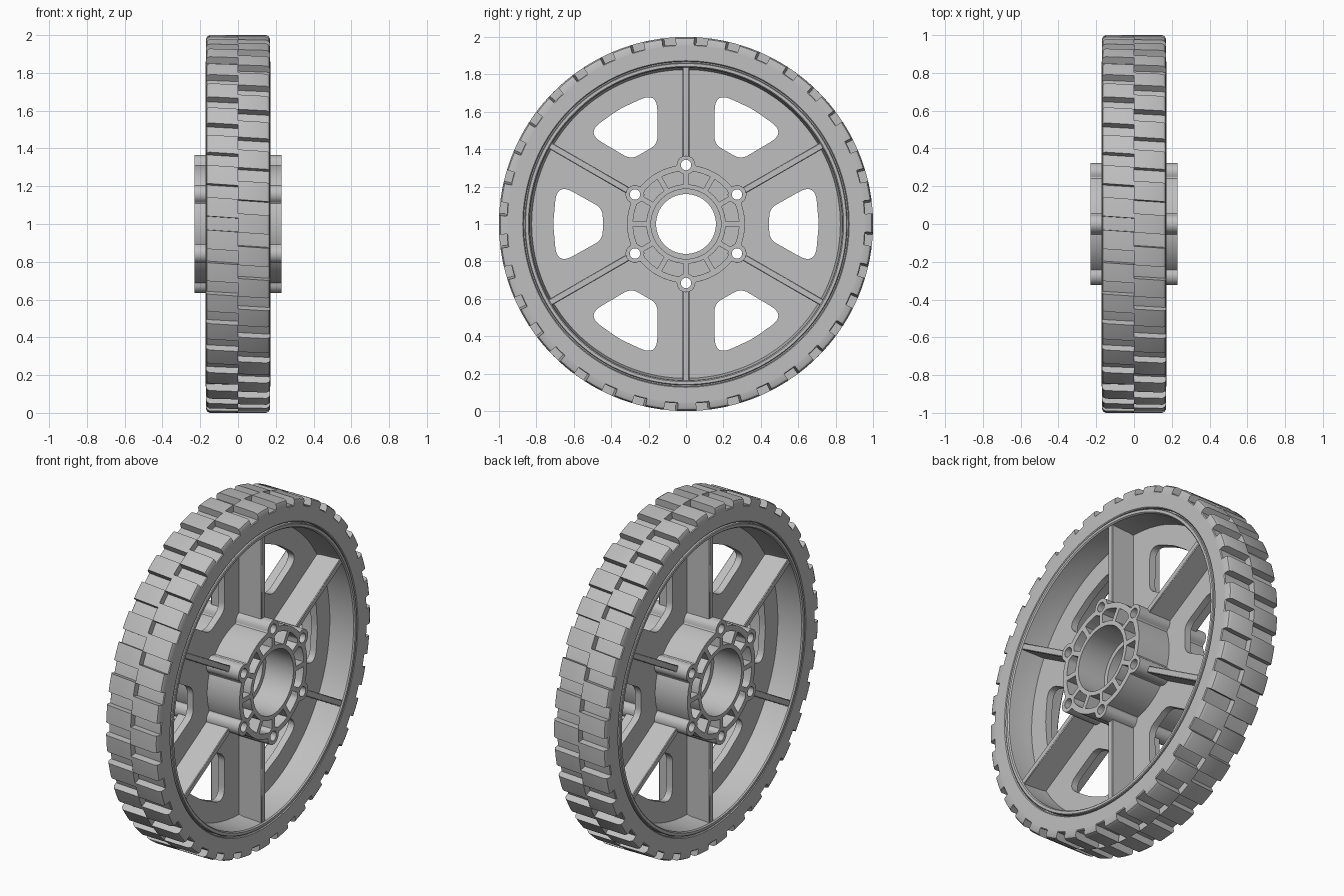
import bpy, bmesh, math
from math import sin, cos, pi, radians, sqrt
from mathutils import Matrix, Vector

cube = bpy.data.objects.get("Cube")
if cube:
    bpy.data.objects.remove(cube)

grey = bpy.data.materials.new("light_grey")
grey.use_nodes = True
COLOUR = (0.52, 0.52, 0.52, 1)
grey.diffuse_color = COLOUR
grey.node_tree.nodes["Principled BSDF"].inputs["Base Color"].default_value = COLOUR

# Local XY is the wheel plane and local Z the axle
AXLE = Matrix(((0, 0, 1, 0), (1, 0, 0, 0), (0, 1, 0, 1), (0, 0, 0, 1)))
HUB_R, BOSS_R, BOLT_CIRCLE = 0.315, 0.05, 0.315
BOSS_ANGLES = [radians(30 + 60 * i) for i in range(6)]


def finish(name, bm, bevel=0):
    """Turn a bmesh into a shaded object standing on the ground."""
    bmesh.ops.remove_doubles(bm, verts=bm.verts, dist=0.0001)
    bmesh.ops.recalc_face_normals(bm, faces=bm.faces)
    mesh = bpy.data.meshes.new(name)
    bm.to_mesh(mesh)
    bm.free()
    mesh.materials.clear()
    mesh.materials.append(grey)
    mesh.transform(AXLE)
    obj = bpy.data.objects.new(name, mesh)
    bpy.context.collection.objects.link(obj)
    if bevel:
        mod = obj.modifiers.new("edge", "BEVEL")
        mod.width, mod.segments = bevel, 1
        mod.limit_method, mod.angle_limit = "ANGLE", radians(50)
    bpy.ops.object.select_all(action="DESELECT")
    obj.select_set(True)
    bpy.context.view_layer.objects.active = obj
    bpy.ops.object.shade_smooth_by_angle(angle=radians(30))
    return obj


def plate(name, loops, half, bevel=0):
    """Extrude an outline with holes evenly to both sides."""
    curve = bpy.data.curves.new(name, "CURVE")
    curve.dimensions, curve.fill_mode, curve.extrude = "2D", "BOTH", half
    for loop in loops:
        spline = curve.splines.new("POLY")
        spline.points.add(len(loop) - 1)
        for point, (u, v) in zip(spline.points, loop):
            point.co = (u, v, 0, 1)
        spline.use_cyclic_u = True
    helper = bpy.data.objects.new(name + "_outline", curve)
    bpy.context.collection.objects.link(helper)
    bpy.context.view_layer.update()
    graph = bpy.context.evaluated_depsgraph_get()
    mesh = bpy.data.meshes.new_from_object(helper.evaluated_get(graph))
    bm = bmesh.new()
    bm.from_mesh(mesh)
    bpy.data.objects.remove(helper)
    bpy.data.meshes.remove(mesh)
    return finish(name, bm, bevel)


def lathe(name, profile, steps=144):
    """Revolve a closed (offset, radius) profile about the axle."""
    bm = bmesh.new()
    verts = [bm.verts.new((r, 0, x)) for x, r in profile]
    edges = [bm.edges.new((verts[i - 1], verts[i])) for i in range(len(verts))]
    bmesh.ops.spin(bm, geom=verts + edges, cent=(0, 0, 0), axis=(0, 0, 1),
                   angle=2 * pi, steps=steps, use_merge=True)
    return finish(name, bm)


def mirrored(half):
    return half + [(-x, r) for x, r in reversed(half)]


def polar(r, a):
    return (r * cos(a), r * sin(a))


def circle(r, centre=(0, 0), n=24):
    return [(centre[0] + r * cos(2 * pi * i / n), centre[1] + r * sin(2 * pi * i / n))
            for i in range(n)]


def boss_reach(a, side):
    """Near (-1) or far (+1) radius where a ray meets its closest boss."""
    off = min(abs((a - b + pi) % (2 * pi) - pi) for b in BOSS_ANGLES)
    gap = BOSS_R ** 2 - (BOLT_CIRCLE * sin(off)) ** 2
    return BOLT_CIRCLE * cos(off) + side * sqrt(gap) if gap > 0 and off < 1 else None


def rounded(corners, n=8):
    """Round each (u, v, cut) corner with a quadratic arc."""
    pts = []
    for i, (u, v, cut) in enumerate(corners):
        c = Vector((u, v))
        before = Vector(corners[i - 1][:2])
        after = Vector(corners[(i + 1) % len(corners)][:2])
        a = c + (before - c).normalized() * cut
        b = c + (after - c).normalized() * cut
        for k in range(n + 1):
            t = k / n
            pts.append(tuple(a * (1 - t) ** 2 + c * 2 * t * (1 - t) + b * t * t))
    return pts


def turned(loop, a):
    return [(u * cos(a) - v * sin(a), u * sin(a) + v * cos(a)) for u, v in loop]


bolt_holes = [circle(0.028, polar(BOLT_CIRCLE, a), 20) for a in BOSS_ANGLES]

# Web disc with six rounded windows
window = rounded([(0.445, -0.082, 0.045), (0.69, -0.22, 0.1), (0.71, 0, 0.04),
                  (0.69, 0.22, 0.1), (0.445, 0.082, 0.045)])
windows = [turned(window, radians(60 * i)) for i in range(6)]
plate("web_disc", [circle(0.85, n=144), circle(0.16, n=64)] + windows + bolt_holes, 0.02)

# Hub barrel with bolt bosses and twelve pockets
outline = []
for i in range(360):
    a = radians(i)
    outline.append(polar(max(HUB_R, boss_reach(a, 1) or 0), a))
pockets = []
for i in range(12):
    mid, outer, inner = radians(15 + 30 * i), [], []
    for k in range(13):
        t = k / 6 - 1
        a = mid + t * (radians(15) - 0.014 / 0.285)
        outer.append(polar(min(0.283, (boss_reach(a, -1) or 1)), a))
        inner.append(polar(0.212, mid + t * (radians(15) - 0.014 / 0.212)))
    pockets.append(outer + inner[::-1])
plate("hub", [outline, circle(0.187, n=64)] + pockets + bolt_holes, 0.23, 0.005)

# Shoulder inside the bore
plate("bore_shoulder", [circle(0.19, n=64), circle(0.16, n=64)], 0.05)

# Spoke ribs on both sides of the web
bm = bmesh.new()
for a in BOSS_ANGLES:
    place = (Matrix.Rotation(a, 4, "Z") @ Matrix.Translation((0.598, 0, 0))
             @ Matrix.Diagonal((0.49, 0.036, 0.33, 1)))
    bmesh.ops.create_cube(bm, size=1, matrix=place)
finish("spoke_ribs", bm, 0.004)

# Rim
lathe("rim", mirrored([(0.02, 0.825), (0.04, 0.83), (0.166, 0.837), (0.173, 0.843),
                       (0.173, 0.858), (0.169, 0.862), (0.145, 0.862), (0.145, 0.885)]))

# Tyre body
lathe("tyre_body", mirrored([(0.14, 0.868), (0.164, 0.868), (0.169, 0.873),
                             (0.169, 0.955), (0.165, 0.96)]))

# Staggered tread lugs, one row on each side
bm = bmesh.new()
section = [(0, 0.94), (0.169, 0.94), (0.169, 0.982), (0.163, 0.993), (0.15, 1.0), (0, 1.0)]
for side, phase in ((1, 0), (-1, 5)):
    for i in range(36):
        rings = []
        for step in (-2.9, 0, 2.9):
            ring = []
            for x, r in section:
                a = radians(10 * i + phase + step + 4 * side * (x - 0.085))
                ring.append(bm.verts.new((*polar(r, a), side * x)))
            rings.append(ring)
        for near, far in zip(rings, rings[1:]):
            for k in range(len(section)):
                bm.faces.new((near[k - 1], near[k], far[k], far[k - 1]))
        bm.faces.new(rings[0])
        bm.faces.new(rings[-1])
finish("tread_lugs", bm)
